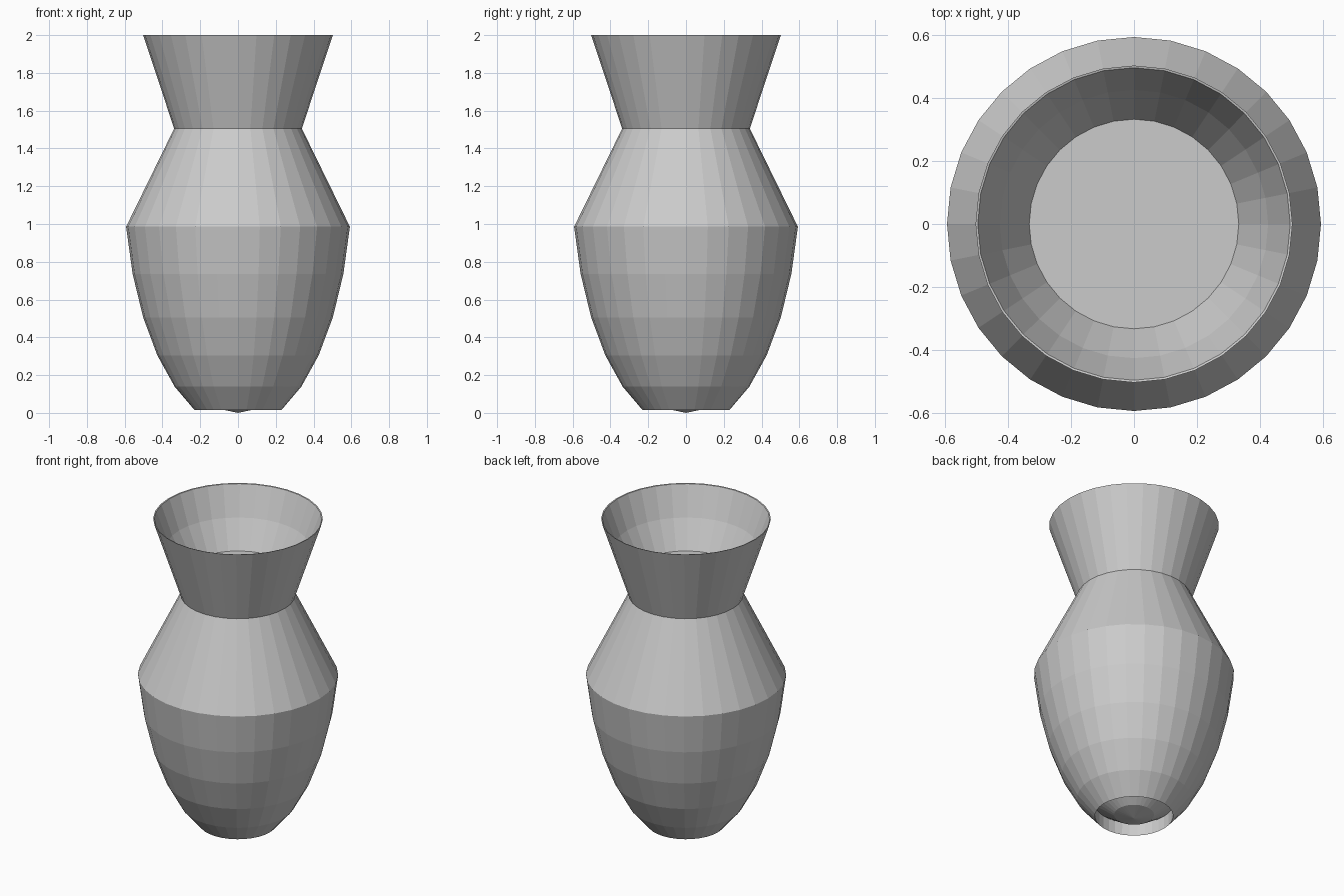
import bpy, bmesh, math

if "Cube" in bpy.data.objects:
    bpy.data.objects.remove(bpy.data.objects["Cube"])

SIDES = 32
R, K, CZ = 0.604, 1.33, 1.245   # stretched ball the body is cut from


def ring(lat, shift=0.0):
    a = math.radians(lat)
    return (R * math.cos(a), CZ - K * math.sin(a) + shift)


def lathe(name, profile):
    bm = bmesh.new()
    loops = []
    for r, z in profile:
        if r < 1e-4:
            loops.append([bm.verts.new((0, 0, z))])
        else:
            loops.append([bm.verts.new((r * math.cos(2 * math.pi * i / SIDES),
                                        r * math.sin(2 * math.pi * i / SIDES), z))
                          for i in range(SIDES)])
    for a, b in zip(loops, loops[1:]):
        for i in range(SIDES):
            j = (i + 1) % SIDES
            if len(a) == 1:
                bm.faces.new((a[0], b[j], b[i]))
            else:
                bm.faces.new((a[i], a[j], b[j], b[i]))
    # flat floor closing the bowl in the mouth
    bm.faces.new(loops[-1])
    bmesh.ops.recalc_face_normals(bm, faces=bm.faces)
    me = bpy.data.meshes.new(name)
    bm.to_mesh(me)
    bm.free()
    ob = bpy.data.objects.new(name, me)
    bpy.context.collection.objects.link(ob)
    return ob


# domed underside set up inside the foot
profile = [(0, 0.0), (0.118, 0.025), (0.231, 0.10)]
# foot ring and rounded belly up to the waist
profile += [ring(lat) for lat in (67.5, 56.25, 45, 33.75, 22.5, 11.25)]
# shoulder, neck and flared rim
profile += [(0.338, 1.505), (0.502, 2.0)]
# inner bowl of the mouth
profile += [(0.495, 1.998), (0.425, 1.81), (0.332, 1.635)]

lathe("vase", profile)
